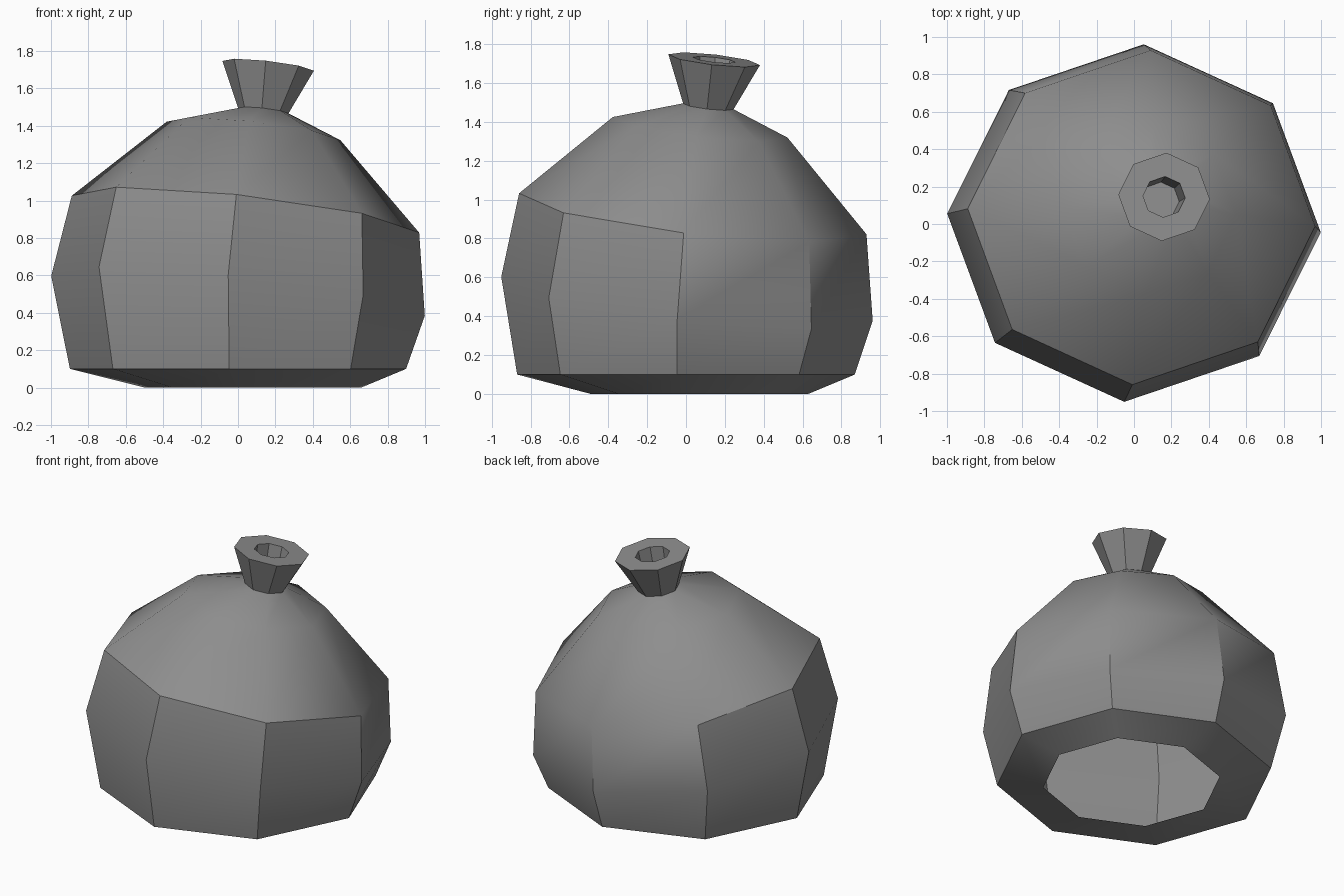
import bpy, bmesh, math

if "Cube" in bpy.data.objects:
    bpy.data.objects.remove(bpy.data.objects["Cube"])

SIDES = 8
TWIST = math.radians(-3)
LEAN = 0.112   # every tilted ring drops towards +x and +y by this slope

cloth = bpy.data.materials.new("grey cloth")
cloth.diffuse_color = (0.27, 0.27, 0.27, 1)
cloth.use_nodes = True
cloth.node_tree.nodes["Principled BSDF"].inputs["Base Color"].default_value = cloth.diffuse_color


def ring(bm, cx, cy, z, rx, ry, lean=LEAN):
    verts = []
    for i in range(SIDES):
        a = TWIST + i * math.tau / SIDES
        dx, dy = rx * math.cos(a), ry * math.sin(a)
        verts.append(bm.verts.new((cx + dx, cy + dy, z - lean * (dx + dy))))
    return verts


def loft(name, rings, close_end=False):
    """Skin a stack of octagon rings, outward normals when going up."""
    bm = bmesh.new()
    loops = [ring(bm, *r) for r in rings]
    for a, b in zip(loops, loops[1:]):
        for i in range(SIDES):
            j = (i + 1) % SIDES
            bm.faces.new((a[i], a[j], b[j], b[i]))
    if close_end:
        bm.faces.new(loops[-1])
    mesh = bpy.data.meshes.new(name)
    bm.to_mesh(mesh)
    bm.free()
    mesh.materials.append(cloth)
    obj = bpy.data.objects.new(name, mesh)
    bpy.context.collection.objects.link(obj)
    bpy.ops.object.select_all(action='DESELECT')
    obj.select_set(True)
    bpy.context.view_layer.objects.active = obj
    bpy.ops.object.shade_smooth_by_angle(angle=math.radians(35))
    return obj


# Sagging sack body, open underneath: cx, cy, z, rx, ry, lean
loft("sack_body", [
    (0.08, 0.07, 0.00, 0.58, 0.56, 0),
    (0.00, 0.00, 0.10, 0.90, 0.87, 0),
    (0.00, 0.005, 0.49, 1.00, 0.957),
    (0.04, 0.035, 0.927, 0.93, 0.895),
    (0.083, 0.073, 1.372, 0.465, 0.45),
    (0.135, 0.115, 1.48, 0.135, 0.13),
])

# Flared tied neck with a rim and a shallow opening
loft("sack_neck", [
    (0.135, 0.115, 1.48, 0.135, 0.13),
    (0.161, 0.145, 1.72, 0.245, 0.236),
    (0.161, 0.145, 1.72, 0.113, 0.109),
    (0.139, 0.125, 1.52, 0.103, 0.099),
], close_end=True)
